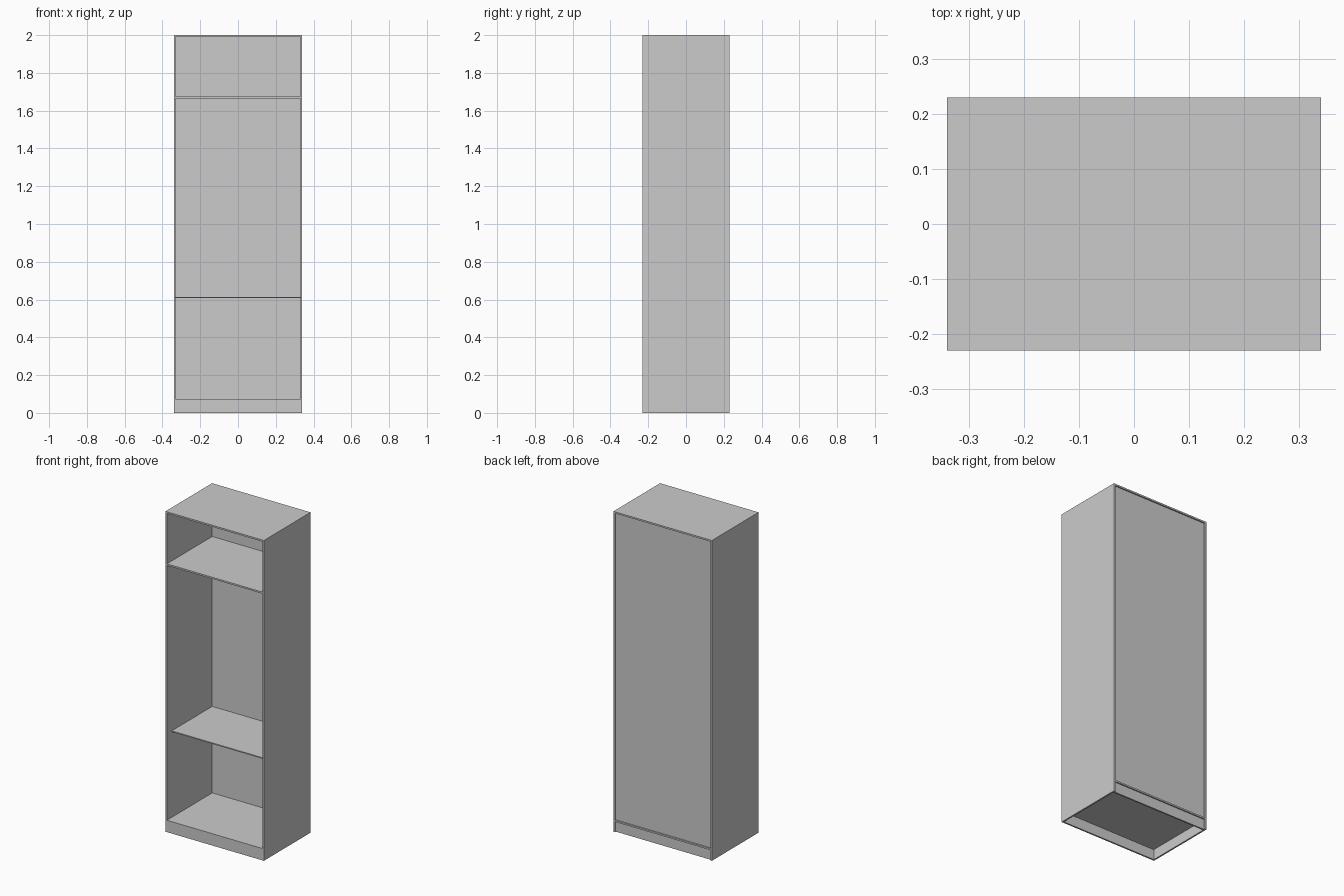
import bpy
import bmesh
from mathutils import Vector

if "Cube" in bpy.data.objects:
    bpy.data.objects.remove(bpy.data.objects["Cube"])

W, D, H, T = 0.34, 0.23, 2.0, 0.01   # half width, half depth, height, board thickness
IN = W - T                           # inner half width


def board(name, x, y, z):
    """Axis-aligned board given its (min, max) extent on every axis."""
    mesh = bpy.data.meshes.new(name)
    bm = bmesh.new()
    bmesh.ops.create_cube(bm, size=1)
    lo, hi = Vector((x[0], y[0], z[0])), Vector((x[1], y[1], z[1]))
    for v in bm.verts:
        v.co = (lo + hi) / 2 + v.co * (hi - lo)
    bm.to_mesh(mesh)
    bm.free()
    obj = bpy.data.objects.new(name, mesh)
    bpy.context.collection.objects.link(obj)
    return obj


# Side walls
for side, s in (("left", -1), ("right", 1)):
    board(side + "_side_panel", sorted((s * IN, s * W)), (-D, D), (0, H))

# Top and floor boards, overhanging the recessed back
board("top_panel", (-IN, IN), (-D, D), (H - T, H))
board("floor_panel", (-IN, IN), (-D, D), (0.064, 0.074))

# Recessed back panel
board("back_panel", (-IN, IN), (0.217, 0.222), (0.074, H - T))

# Shelves: upper one flush with the front, lower one thinner and set back
board("upper_shelf", (-IN, IN), (-D, 0.217), (1.665, 1.675))
board("lower_shelf", (-IN, IN), (-0.182, 0.217), (0.607, 0.614))

# Plinth boards under the floor
board("front_plinth", (-IN, IN), (-D, -D + T), (0, 0.064))
board("back_plinth", (-IN, IN), (0.212, 0.222), (0, 0.064))
